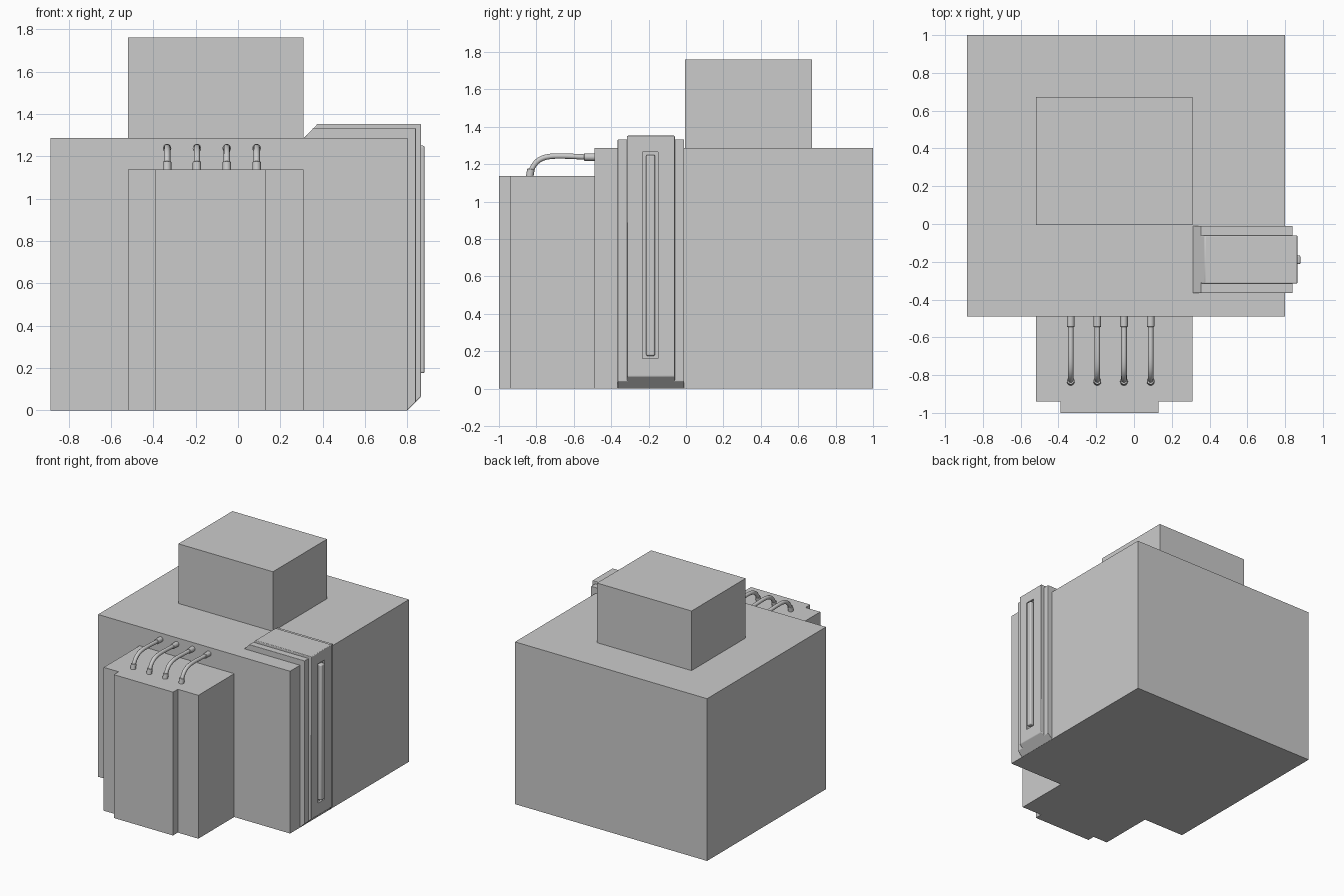
import bpy
import bmesh
from mathutils import Vector

cube = bpy.data.objects.get("Cube")
if cube:
    bpy.data.objects.remove(cube, do_unlink=True)

grey = bpy.data.materials.new("plain grey")
grey.use_nodes = True
colour = (0.6, 0.6, 0.6, 1)
grey.diffuse_color = colour
grey.node_tree.nodes["Principled BSDF"].inputs["Base Color"].default_value = colour


def finish(name, bm):
    bmesh.ops.recalc_face_normals(bm, faces=bm.faces)
    mesh = bpy.data.meshes.new(name)
    bm.to_mesh(mesh)
    bm.free()
    mesh.materials.append(grey)
    obj = bpy.data.objects.new(name, mesh)
    bpy.context.collection.objects.link(obj)
    return obj


def prism(name, outline, direction):
    """Extrude a closed outline of points along a direction."""
    bm = bmesh.new()
    face = bm.faces.new([bm.verts.new(p) for p in outline])
    new = bmesh.ops.extrude_face_region(bm, geom=[face])["geom"]
    verts = [v for v in new if isinstance(v, bmesh.types.BMVert)]
    bmesh.ops.translate(bm, verts=verts, vec=direction)
    return finish(name, bm)


def box(name, x, y, z):
    outline = [(x[0], y[0], z[0]), (x[1], y[0], z[0]),
               (x[1], y[1], z[0]), (x[0], y[1], z[0])]
    return prism(name, outline, (0, 0, z[1] - z[0]))


def bevel(obj, width, segments=3):
    mod = obj.modifiers.new("Bevel", "BEVEL")
    mod.width, mod.segments = width, segments
    mod.limit_method = "ANGLE"


def smooth(obj):
    bpy.ops.object.select_all(action="DESELECT")
    obj.select_set(True)
    bpy.context.view_layer.objects.active = obj
    bpy.ops.object.shade_smooth_by_angle()


def rod(name, start, end, radius):
    start, end = Vector(start), Vector(end)
    axis = end - start
    bm = bmesh.new()
    bmesh.ops.create_cone(bm, cap_ends=True, segments=20, radius1=radius,
                          radius2=radius, depth=axis.length)
    turn = axis.to_track_quat("Z", "Y").to_matrix()
    bmesh.ops.rotate(bm, verts=bm.verts, matrix=turn)
    bmesh.ops.translate(bm, verts=bm.verts, vec=(start + end) / 2)
    obj = finish(name, bm)
    bevel(obj, 0.003, 2)
    smooth(obj)


# Main masses
box("main_body", (-0.885, 0.80), (-0.49, 1.0), (0, 1.287))
box("roof_block", (-0.52, 0.31), (-0.005, 0.673), (1.287, 1.76))

# Front block with its raised centre panel, as one stepped plan
plan = [(-0.52, -0.49), (-0.52, -0.94), (-0.39, -0.94), (-0.39, -1.0),
        (0.13, -1.0), (0.13, -0.94), (0.31, -0.94), (0.31, -0.49)]
prism("front_block", [(x, y, 0) for x, y in plan], (0, 0, 1.137))


# Band that wraps over the roof edge and down the left wall
def band(name, y, rise, out, width):
    top, side = 1.287 + rise, 0.80 + out
    outline = [(0.31, 1.285), (0.31 + rise, top), (side, top),
               (side, out), (0.80, 0), (0.79, 0), (0.79, 1.28)]
    obj = prism(name, [(x, y[0], z) for x, z in outline], (0, y[1] - y[0], 0))
    bevel(obj, width)
    return obj


base_band = band("band_base", (-0.365, -0.01), 0.045, 0.04, 0.002)
raised_band = band("band_raised", (-0.315, -0.06), 0.065, 0.065, 0.008)

# Shallow recess in the raised band, with a handle bar inside it
cutter = box("recess_cutter", (0.85, 0.9), (-0.232, -0.15), (0.16, 1.265))
cutter.hide_render = True
cutter.hide_viewport = True
cut = raised_band.modifiers.new("Recess", "BOOLEAN")
cut.operation, cut.object = "DIFFERENCE", cutter
smooth(base_band)
smooth(raised_band)
bar = box("handle_bar", (0.835, 0.881), (-0.213, -0.166), (0.175, 1.25))
bevel(bar, 0.008)
smooth(bar)

# Curved pipes from the front block to the main body
for i in range(4):
    x = -0.335 + i * 0.141
    curve = bpy.data.curves.new(f"pipe_{i + 1}", "CURVE")
    curve.dimensions = "3D"
    curve.bevel_depth = 0.015
    curve.bevel_resolution = 3
    curve.resolution_u = 14
    curve.materials.append(grey)
    spline = curve.splines.new("BEZIER")
    spline.bezier_points.add(2)
    path = [((-0.835, 1.14), (0.005, 0.02)),
            ((-0.705, 1.243), (0.06, 0.003)),
            ((-0.49, 1.237), (0.06, 0))]
    for point, ((y, z), (dy, dz)) in zip(spline.bezier_points, path):
        point.co = (x, y, z)
        point.handle_left = (x, y - dy, z - dz)
        point.handle_right = (x, y + dy, z + dz)
    spline.bezier_points[0].handle_right = (x, -0.815, 1.225)
    pipe = bpy.data.objects.new(f"pipe_{i + 1}", curve)
    bpy.context.collection.objects.link(pipe)
    rod(f"pipe_foot_{i + 1}", (x, -0.836, 1.13), (x, -0.829, 1.174), 0.02)
    rod(f"pipe_socket_{i + 1}", (x, -0.545, 1.238), (x, -0.485, 1.238), 0.02)
